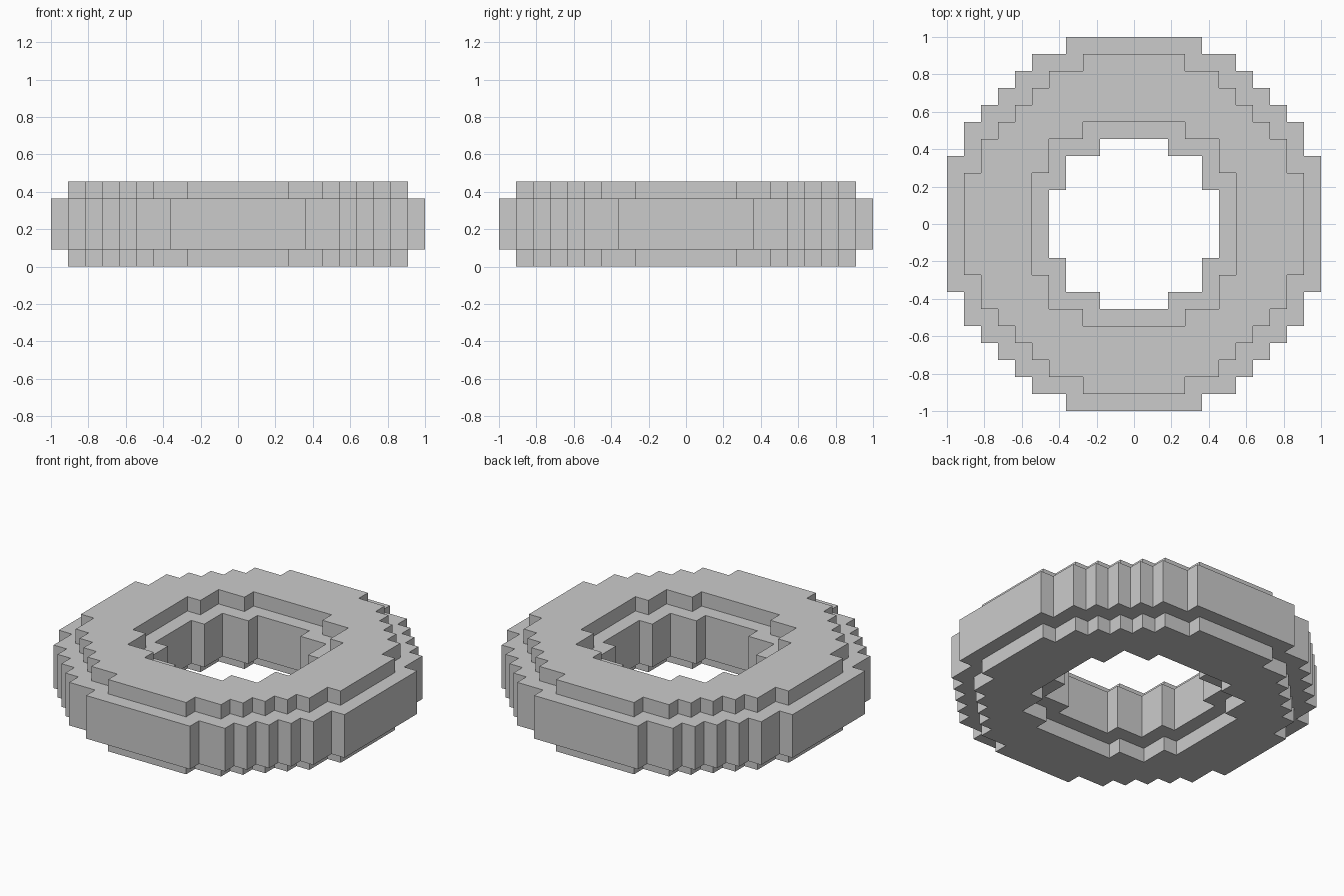
import bpy, bmesh
from mathutils import Vector

if "Cube" in bpy.data.objects:
    bpy.data.objects.remove(bpy.data.objects["Cube"])

U = 1 / 11  # one block

# Staircase outlines: (half width, half depth) of overlapping boxes, in blocks
MID_OUT = [(11, 4), (10, 6), (9, 7), (8, 8), (7, 9), (6, 10), (4, 11)]
MID_HOLE = [(5, 2), (4, 4), (2, 5)]
CAP_OUT = [(10, 3), (9, 5), (8, 6), (7, 7), (6, 8), (5, 9), (3, 10)]
CAP_HOLE = [(6, 3), (5, 5), (3, 6)]


def within(steps, x, y):
    return any(abs(x + 0.5) < a and abs(y + 0.5) < b for a, b in steps)


def solid(x, y, z):
    if not 0 <= z < 5:
        return False
    outer, hole = (MID_OUT, MID_HOLE) if 1 <= z <= 3 else (CAP_OUT, CAP_HOLE)
    return within(outer, x, y) and not within(hole, x, y)


# Block ring: only the exposed block faces are made
bm = bmesh.new()
for x in range(-11, 11):
    for y in range(-11, 11):
        for z in range(5):
            if not solid(x, y, z):
                continue
            centre = Vector((x + 0.5, y + 0.5, z + 0.5))
            for axis in range(3):
                for sign in (-1, 1):
                    n = Vector((0, 0, 0))
                    n[axis] = sign
                    if solid(x + int(n.x), y + int(n.y), z + int(n.z)):
                        continue
                    u = Vector((0, 0, 0))
                    u[(axis + 1) % 3] = 1
                    v = n.cross(u)
                    corners = [(-1, -1), (1, -1), (1, 1), (-1, 1)]
                    bm.faces.new([bm.verts.new((centre + (n + u * a + v * b) / 2) * U)
                                  for a, b in corners])
bmesh.ops.remove_doubles(bm, verts=bm.verts, dist=0.001)

mesh = bpy.data.meshes.new("block_ring")
bm.to_mesh(mesh)
bm.free()
bpy.context.collection.objects.link(bpy.data.objects.new("block_ring", mesh))
